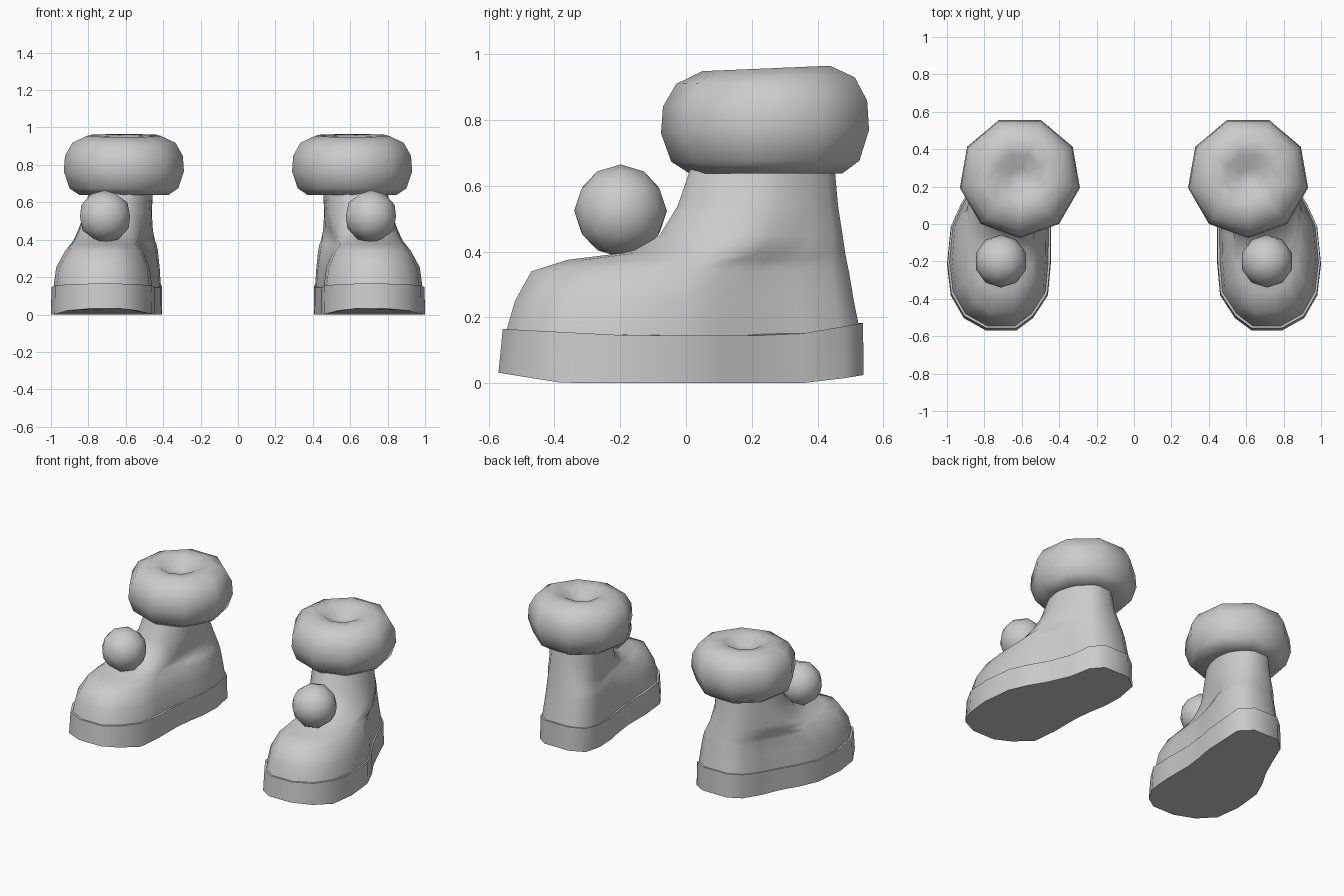
import bpy, bmesh, math
from mathutils import Matrix

if "Cube" in bpy.data.objects:
    bpy.data.objects.remove(bpy.data.objects["Cube"], do_unlink=True)

# One plain grey for everything
grey = bpy.data.materials.new("plain_grey")
grey.use_nodes = True
grey.diffuse_color = (0.6, 0.6, 0.6, 1)
grey.node_tree.nodes["Principled BSDF"].inputs["Base Color"].default_value = (0.6, 0.6, 0.6, 1)

# Footprint from toe to heel: (position along foot, inner x, outer x)
FOOT = [(0, .63, .79), (.06, .54, .91), (.17, .46, .98), (.32, .445, 1), (.5, .445, .98),
        (.61, .43, .925), (.71, .41, .86), (.83, .405, .80), (.945, .415, .755), (1, .5, .68)]


def foot_ring(front, back, toe_scale, heel_scale, blend, height):
    """Scaled footprint, blended towards the round ankle section."""
    inner, outer = [], []
    for v, x_in, x_out in FOOT:
        t = min(1, max(0, (v - .3) / .5))
        half = (x_out - x_in) / 2 * (toe_scale + (heel_scale - toe_scale) * t)
        mid = (x_in + x_out) / 2
        ankle = .168 * max(.25, math.sqrt(max(0, 1 - (2 * v - 1) ** 2)))
        mid += (.622 - mid) * blend
        half += (ankle - half) * blend
        y = front + (back - front) * v
        inner.append((mid - half, y, height(v)))
        outer.append((mid + half, y, height(v)))
    return outer + inner[::-1]


def loft(bm, rings):
    """Join equal rings with quads and close both ends."""
    loops = [[bm.verts.new(p) for p in r] for r in rings]
    n = len(loops[0])
    for a, b in zip(loops, loops[1:]):
        for i in range(n):
            j = (i + 1) % n
            bm.faces.new((a[i], a[j], b[j], b[i]))
    for end in (loops[0], loops[-1]):
        bm.faces.new(end)


def finish(bm, name, side, angle=55):
    """Flip to the given side, then make a shaded object."""
    bmesh.ops.transform(bm, matrix=Matrix.Diagonal((side, 1, 1, 1)), verts=bm.verts)
    bmesh.ops.recalc_face_normals(bm, faces=bm.faces)
    mesh = bpy.data.meshes.new(name)
    bm.to_mesh(mesh)
    bm.free()
    mesh.materials.append(grey)
    ob = bpy.data.objects.new(name, mesh)
    bpy.context.collection.objects.link(ob)
    bpy.ops.object.select_all(action='DESELECT')
    ob.select_set(True)
    bpy.context.view_layer.objects.active = ob
    bpy.ops.object.shade_smooth_by_angle(angle=math.radians(angle))


# Sole heights: toe and heel lift a little
def sole_bottom(v):
    return .032 * max(0, 1 - v / .18) + .025 * max(0, (v - .86) / .14)


def sole_top(v):
    return .145 + .02 * max(0, 1 - v / .35) + .038 * max(0, (v - .8) / .2)


# Upper: height, front, back, toe scale, heel scale, blend towards the ankle
UPPER = [
    (.25, -.52, .51, .90, .93, 0),
    (.34, -.47, .495, .75, .90, .05),
    (.375, -.36, .488, .64, .89, .12),
    (.395, -.2, .484, .64, .89, .25),
    (.45, -.08, .476, .70, .90, .5),
    (.54, -.025, .462, .75, .90, .78),
    (.70, .03, .448, .75, .90, 1),
]

# Cuff profile: radius, height
CUFF = [(.15, .65), (.24, .638), (.295, .675), (.326, .765), (.32, .85),
        (.28, .92), (.2, .957), (.125, .948), (.05, .895)]

for label, side in (("left", 1), ("right", -1)):
    # Sole
    bm = bmesh.new()
    loft(bm, [foot_ring(-.57, .54, 1, 1, 0, sole_bottom),
              foot_ring(-.557, .538, .99, .99, 0, sole_top)])
    finish(bm, label + "_sole", side)

    # Boot upper and shaft
    bm = bmesh.new()
    rings = [foot_ring(-.547, .526, .955, .965, 0, lambda v: sole_top(v) - .01)]
    rings += [foot_ring(*r[1:], lambda v, z=r[0]: z) for r in UPPER]
    loft(bm, rings)
    finish(bm, label + "_boot_upper", side)

    # Nine-sided padded cuff with a dimple on top, slightly higher at the back
    bm = bmesh.new()
    rings = []
    for r, z in CUFF:
        ring = []
        for k in range(9):
            a = math.radians(70 + 40 * k)
            y = r * math.sin(a)
            tilt = .04 * y * max(0, (z - .64) / .3)
            ring.append((.61 + r * math.cos(a), .25 + y, z + tilt))
        rings.append(ring)
    loft(bm, rings)
    finish(bm, label + "_cuff", side, 60)

    # Pompom
    bm = bmesh.new()
    bmesh.ops.create_icosphere(bm, subdivisions=2, radius=.141,
                               matrix=Matrix.Translation((.711, -.199, .524)))
    finish(bm, label + "_pompom", side, 60)
